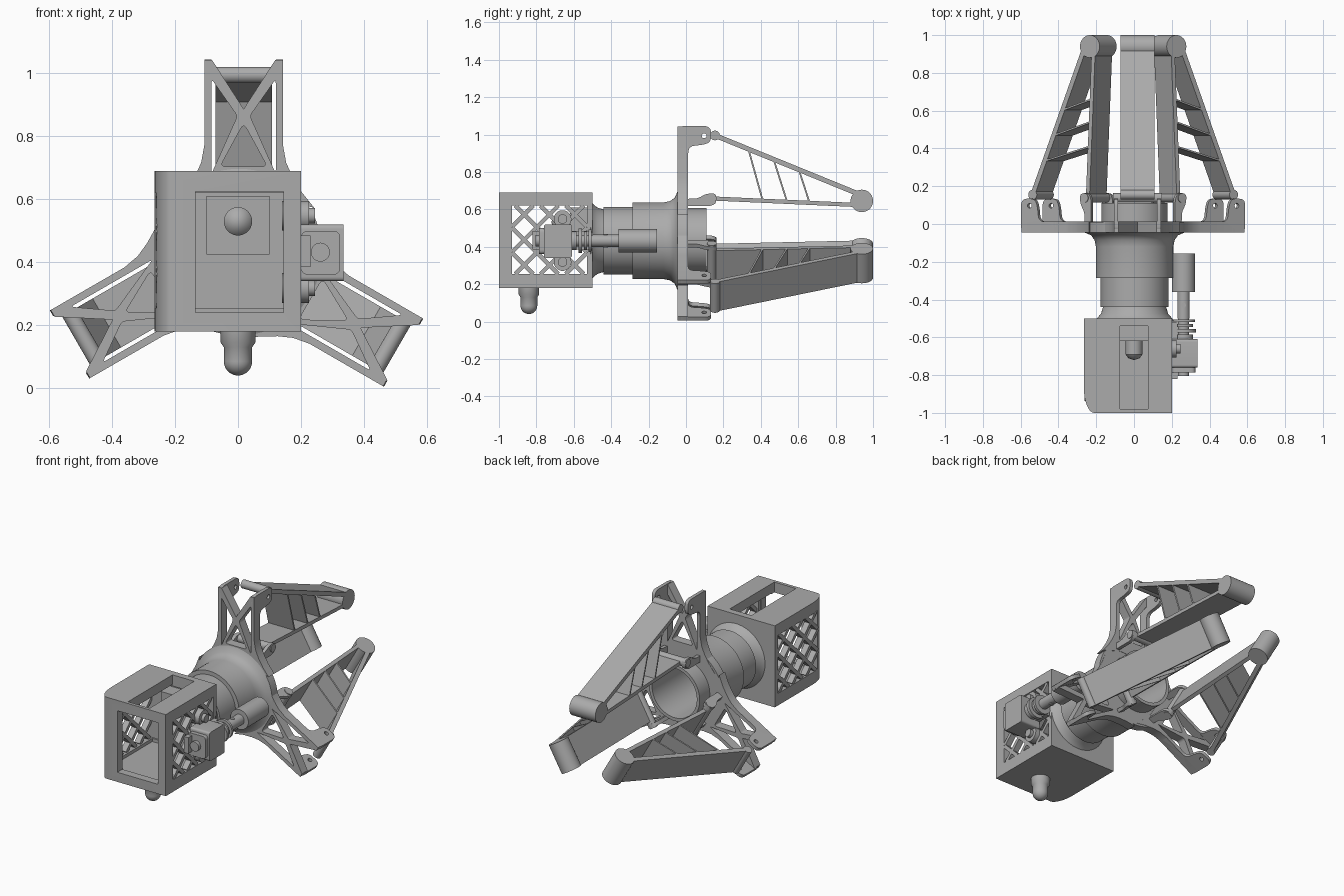
import bpy, bmesh, math
from mathutils import Matrix, Vector

if "Cube" in bpy.data.objects:
    bpy.data.objects.remove(bpy.data.objects["Cube"], do_unlink=True)

grey = bpy.data.materials.new("machine_grey")
grey.use_nodes = True
grey.diffuse_color = (0.41, 0.41, 0.41, 1)
grey.node_tree.nodes["Principled BSDF"].inputs["Base Color"].default_value = grey.diffuse_color

# Local X, Y, Z of a flat drawing or lathe, mapped to the world by extrusion axis
FRAMES = {"X": Matrix(((0, 0, 1), (1, 0, 0), (0, 1, 0))).to_4x4(),
          "Y": Matrix(((1, 0, 0), (0, 0, -1), (0, 1, 0))).to_4x4(),
          "Z": Matrix.Identity(4)}
AXIS_Z = 0.432
SHIFT = 0.015


def finish(name, mesh):
    bm = bmesh.new()
    bm.from_mesh(mesh)
    bmesh.ops.remove_doubles(bm, verts=bm.verts, dist=1e-5)
    bmesh.ops.recalc_face_normals(bm, faces=bm.faces)
    bm.to_mesh(mesh)
    bm.free()
    mesh.materials.clear()
    mesh.materials.append(grey)
    obj = bpy.data.objects.new(name, mesh)
    bpy.context.collection.objects.link(obj)
    bpy.ops.object.select_all(action="DESELECT")
    obj.select_set(True)
    bpy.context.view_layer.objects.active = obj
    bpy.ops.object.shade_smooth_by_angle(angle=math.radians(35))
    return obj


def evaluated_mesh(obj):
    bpy.context.view_layer.update()
    return bpy.data.meshes.new_from_object(obj.evaluated_get(bpy.context.evaluated_depsgraph_get()))


def rounded(points, radius, steps=5):
    out, n = [], len(points)
    for i in range(n):
        a, b, c = (Vector(points[(i + k) % n]) for k in (-1, 0, 1))
        p = b + (a - b).normalized() * min(radius, (a - b).length * 0.45)
        q = b + (c - b).normalized() * min(radius, (c - b).length * 0.45)
        for s in range(steps + 1):
            t = s / steps
            out.append(p * (1 - t) ** 2 + b * 2 * t * (1 - t) + q * t * t)
    return out


def circle(x, y, r, n=32):
    return [(x + r * math.cos(math.tau * i / n), y + r * math.sin(math.tau * i / n)) for i in range(n)]


def rect(x0, x1, y0, y1):
    return [(x0, y0), (x1, y0), (x1, y1), (x0, y1)]


def strip(p, q, width):
    p, q = Vector(p), Vector(q)
    side = (q - p).orthogonal().normalized() * width / 2
    return [p + side, q + side, q - side, p - side]


# Flat drawing with holes, extruded from a to b along an axis
def plate(name, loops, axis, a, b):
    curve = bpy.data.curves.new(name, "CURVE")
    curve.dimensions, curve.fill_mode, curve.extrude = "2D", "BOTH", abs(b - a) / 2
    for loop in loops:
        spline = curve.splines.new("POLY")
        spline.points.add(len(loop) - 1)
        for point, co in zip(spline.points, loop):
            point.co = (co[0], co[1], 0, 1)
        spline.use_cyclic_u = True
    temp = bpy.data.objects.new(name + "_drawing", curve)
    bpy.context.collection.objects.link(temp)
    mesh = evaluated_mesh(temp)
    bpy.data.objects.remove(temp, do_unlink=True)
    offset = Vector([(a + b) / 2 if axis == k else 0 for k in "XYZ"])
    mesh.transform(Matrix.Translation(offset) @ FRAMES[axis])
    return finish(name, mesh)


def box(name, x0, x1, y0, y1, z0, z1, bevel=0):
    loop = rect(y0, y1, z0, z1)
    return plate(name, [rounded(loop, bevel) if bevel else loop], "X", x0, x1)


# Turned part: (position, radius) profile about an axis through a point
def lathe(name, profile, axis, origin, steps=40):
    bm = bmesh.new()
    flip = -1 if axis == "Y" else 1
    verts = [bm.verts.new((r, 0, t * flip)) for t, r in profile]
    edges = [bm.edges.new(pair) for pair in zip(verts, verts[1:])]
    bmesh.ops.spin(bm, geom=verts + edges, cent=(0, 0, 0), axis=(0, 0, 1), angle=math.tau, steps=steps)
    mesh = bpy.data.meshes.new(name)
    bm.to_mesh(mesh)
    bm.free()
    mesh.transform(Matrix.Translation(origin) @ FRAMES[axis])
    return finish(name, mesh)


def rod(name, axis, a, b, radius, origin):
    return lathe(name, [(a, 0), (a, radius), (b, radius), (b, 0)], axis, origin)


def cut(obj, cutters):
    for cutter in cutters:
        mod = obj.modifiers.new("cut", "BOOLEAN")
        mod.operation, mod.solver, mod.object = "DIFFERENCE", "EXACT", cutter
    mesh = evaluated_mesh(obj)
    name = obj.name
    for old in [obj] + cutters:
        bpy.data.objects.remove(old, do_unlink=True)
    return finish(name, mesh)


# Gearbox housing: one rounded corner, hollow, with front, top and side openings
corner = [(-0.265 + 0.055 * (1 - math.cos(t)), -0.87 - 0.13 * math.sin(t))
          for t in [math.pi / 2 * i / 8 for i in range(9)]]
outline = [(0.2, -1), (0.2, -0.5), (-0.265, -0.5)] + corner
housing = plate("housing", [outline], "Z", 0.18, 0.69)
housing = cut(housing, [
    box("cavity_cutter", -0.215, 0.15, -0.95, -0.54, 0.235, 0.63),
    box("front_cutter", -0.135, 0.145, -1.1, -0.9, 0.24, 0.625),
    box("top_cutter", -0.075, 0.075, -0.98, -0.54, 0.6, 0.8),
    box("side_cutter", -0.4, 0.4, -0.93, -0.53, 0.255, 0.62)])
housing.name = "housing"

# Diagonal lattice in both side windows
half_y, half_z = 0.2, 0.183
for side, x0, x1 in (("right", -0.262, -0.225), ("left", 0.16, 0.197)):
    for slope in (1, -1):
        for i, c in enumerate((-0.27, -0.135, 0, 0.135, 0.27)):
            lo = max(-half_y, -half_z - c)
            hi = min(half_y, half_z - c)
            ends = [(-0.73 + slope * u, 0.437 + u + c) for u in (lo, hi)]
            plate(f"{side}_lattice_bar_{slope}_{i}", [strip(*ends, 0.022)], "X", x0, x1)

# Motor inside the housing and the rounded peg beneath
box("inner_motor", -0.1, 0.1, -0.62, -0.52, 0.425, 0.61)
lathe("inner_motor_shaft", [(-0.72, 0), (-0.71, 0.03), (-0.69, 0.045), (-0.6, 0.045)], "Y", (0, 0, 0.53))
dome = [(0.085 - 0.045 * math.cos(t), 0.045 * math.sin(t)) for t in [math.pi / 2 * i / 8 for i in range(9)]]
lathe("peg", dome + [(0.13, 0.045), (0.145, 0.055), (0.2, 0.055), (0.2, 0)], "Z", (0, -0.84, 0))

# Side servo, coupling and drum
sx, sz = 0.262, 0.432
box("servo_body", 0.2, 0.335, -0.76, -0.61, 0.34, 0.52, 0.015)
plate("servo_cover", [rounded(rect(0.2, 0.325, 0.36, 0.5), 0.025)], "Y", -0.785, -0.755)
rod("servo_cap", "Y", -0.805, -0.78, 0.03, (sx, 0, sz))
box("servo_bracket", 0.2, 0.23, -0.82, -0.52, 0.385, 0.485)
for i, (a, b, r) in enumerate(((-0.61, -0.585, 0.05), (-0.575, -0.555, 0.065),
                               (-0.545, -0.53, 0.05), (-0.52, -0.505, 0.06))):
    rod(f"coupling_disc_{i}", "Y", a, b, r, (sx, 0, sz))
rod("coupling_core", "Y", -0.62, -0.48, 0.03, (sx, 0, sz))
rod("drive_shaft", "Y", -0.5, -0.35, 0.033, (sx, 0, sz))
rod("shaft_screw", "Z", -0.036, 0.036, 0.013, (sx, -0.43, sz))
rod("drive_drum", "Y", -0.36, -0.155, 0.062, (sx, 0, sz))
for name, z in (("upper", 0.548), ("lower", 0.318)):
    rod(name + "_boss", "X", 0.14, 0.225, 0.047, (0, -0.66, z))
    rod(name + "_boss_screw", "X", 0.2, 0.245, 0.025, (0, -0.66, z))

# Turned hub, hollow towards the fingers
centre = (0.003, 0, AXIS_Z)
lathe("hub", [(-0.51, 0), (-0.51, 0.21), (-0.495, 0.195), (-0.475, 0.178), (-0.44, 0.167), (-0.44, 0.18),
              (-0.285, 0.18), (-0.285, 0.205), (-0.12, 0.205), (-0.085, 0.212), (-0.06, 0.23), (-0.045, 0.265),
              (0.01, 0.265), (0.01, 0.175), (0.11, 0.175), (0.11, 0.155), (-0.25, 0.155), (-0.25, 0)],
      "Y", centre, 64)

# One arm and finger, drawn pointing up and then repeated around the hub
unit = []
flare = [(0.225, 0.14), (0.185, 0.19), (0.155, 0.24), (0.135, 0.285), (0.125, 0.34), (0.125, 0.61), (0.1, 0.61)]
arm = flare + [(0, 0.455)] + [(-u, v) for u, v in reversed(flare)] + [(-0.1, 0.18), (0.1, 0.18)]
triangle = [(0.102, 0.25), (0.102, 0.55), (0.02, 0.433)]
unit.append(plate("arm", [
    arm,
    rounded(triangle, 0.012), rounded([(-u, v) for u, v in triangle], 0.012),
    rounded([(-0.075, 0.272), (0.075, 0.272), (0, 0.41)], 0.02)], "Y", -0.045, 0.012))
lug = rounded([(-0.045, 0.3), (0.012, 0.3), (0.012, 0.505), (0.095, 0.513), (0.135, 0.53),
               (0.133, 0.613), (-0.045, 0.613)], 0.035)
pivot_lug = rounded([(0, 0.185), (0.13, 0.185), (0.162, 0.2), (0.162, 0.252), (0.11, 0.252), (0.06, 0.225), (0, 0.225)], 0.02)
for side, a, b in (("right", -0.125, -0.103), ("left", 0.103, 0.125)):
    unit.append(plate(side + "_arm_lug", [lug, circle(0.097, 0.561, 0.013, 20)], "X", a, b))
    unit.append(plate(side + "_pivot_lug", [pivot_lug], "X", a, b))
unit.append(rod("inner_pivot", "X", -0.13, 0.13, 0.025, (0, 0.138, 0.226)))
unit.append(rod("outer_knuckle", "X", -0.09, 0.09, 0.026, (0, 0.155, 0.563)))
unit.append(rod("fingertip", "X", -0.09, 0.09, 0.06, (0, 0.94, 0.213)))
bars = {"finger_outer_bar": ((0.155, 0.563), (0.94, 0.243), 0.026),
        "finger_inner_bar": ((0.138, 0.226), (0.94, 0.19), 0.022),
        "finger_rib_a": ((0.335, 0.485), (0.41, 0.215), 0.009),
        "finger_rib_b": ((0.47, 0.43), (0.54, 0.21), 0.009),
        "finger_rib_c": ((0.605, 0.375), (0.66, 0.205), 0.009)}
for name, (p, q, width) in bars.items():
    unit.append(plate(name, [strip(p, q, width)], "X", -0.09, 0.09))

for part in unit:
    name = part.name
    part.data.transform(Matrix.Translation((SHIFT, 0, 0)))
    for k, place in enumerate(("top", "lower_a", "lower_b")):
        copy = part if k == 0 else bpy.data.objects.new(name, part.data)
        if k:
            bpy.context.collection.objects.link(copy)
        copy.name = f"{place}_{name}"
        copy.matrix_world = Matrix.Translation(centre) @ Matrix.Rotation(math.tau * k / 3, 4, "Y")
